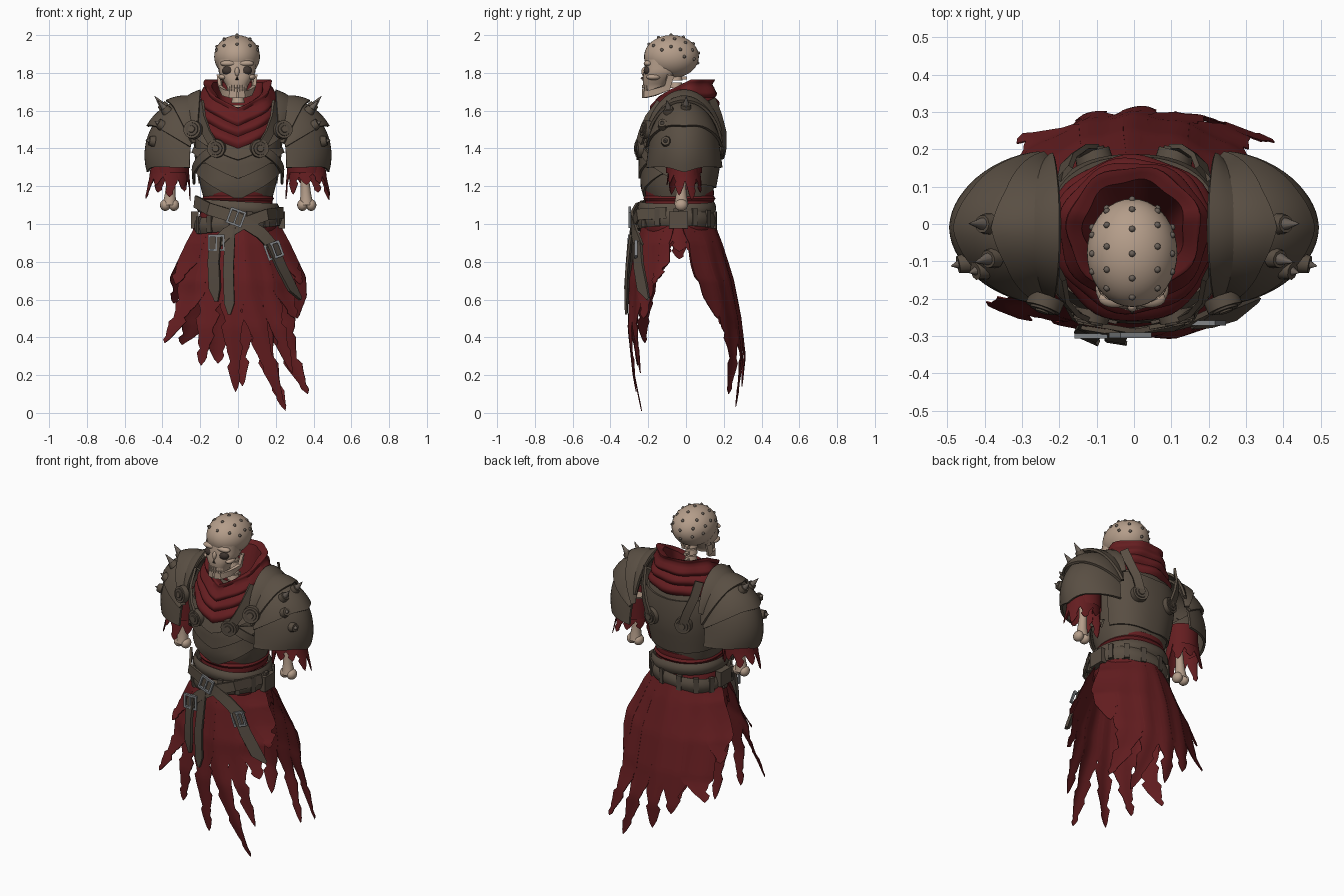
import bpy, bmesh, math, random
from mathutils import Vector, Matrix, Euler

if "Cube" in bpy.data.objects:
    bpy.data.objects.remove(bpy.data.objects["Cube"])
random.seed(4)
sin, cos, pi, rad = math.sin, math.cos, math.pi, math.radians


def mat(name, c):
    m = bpy.data.materials.new(name)
    m.diffuse_color = (*c, 1)
    m.use_nodes = True
    m.node_tree.nodes["Principled BSDF"].inputs["Base Color"].default_value = m.diffuse_color
    return m


BONE = mat("bone", (0.46, 0.34, 0.255))
ARMOR = mat("dull_armor", (0.1, 0.077, 0.056))
LEATHER = mat("dark_leather", (0.085, 0.066, 0.05))
RED = mat("red_cloth", (0.128, 0.0125, 0.0145))
METAL = mat("grey_metal", (0.22, 0.23, 0.24))
DARK = mat("socket_dark", (0.05, 0.036, 0.029))
RIVET = mat("rivet_metal", (0.14, 0.115, 0.095))


def finish(name, bm, m, ang=40):
    bmesh.ops.recalc_face_normals(bm, faces=bm.faces[:])
    me = bpy.data.meshes.new(name)
    bm.to_mesh(me)
    bm.free()
    me.materials.append(m)
    for p in me.polygons:
        p.use_smooth = True
    me.set_sharp_from_angle(angle=rad(ang))
    ob = bpy.data.objects.new(name, me)
    bpy.context.collection.objects.link(ob)
    return ob


def grid(name, f, nu, nv, m, closed=False, thick=0.0, ang=40):
    """Surface f(u, v), optionally closed in u and thickened."""
    bm = bmesh.new()
    n = nu if closed else nu + 1
    vs = [[bm.verts.new(f(i / nu, j / nv)) for i in range(n)] for j in range(nv + 1)]
    for j in range(nv):
        for i in range(nu):
            k = (i + 1) % n
            bm.faces.new((vs[j][i], vs[j][k], vs[j + 1][k], vs[j + 1][i]))
    if thick:
        bmesh.ops.recalc_face_normals(bm, faces=bm.faces[:])
        bmesh.ops.solidify(bm, geom=bm.faces[:], thickness=thick)
    return finish(name, bm, m, ang)


def ball(name, c, r, m, seg=20):
    bm = bmesh.new()
    bmesh.ops.create_uvsphere(bm, u_segments=seg, v_segments=max(6, seg * 2 // 3), radius=1,
                              matrix=Matrix.Translation(c) @ Matrix.Diagonal((*r, 1)))
    return finish(name, bm, m, 60)


def rod(name, p, q, r1, r2, m, seg=16, ang=40):
    p, q = Vector(p), Vector(q)
    bm = bmesh.new()
    M = Matrix.Translation((p + q) / 2) @ (q - p).to_track_quat('Z', 'Y').to_matrix().to_4x4()
    bmesh.ops.create_cone(bm, cap_ends=True, segments=seg, radius1=r1, radius2=r2, depth=(q - p).length, matrix=M)
    return finish(name, bm, m, ang)


def box(name, c, size, m, rot=(0, 0, 0)):
    bm = bmesh.new()
    bmesh.ops.create_cube(bm, size=1, matrix=Matrix.Translation(c) @ Euler(rot).to_matrix().to_4x4()
                          @ Matrix.Diagonal((*size, 1)))
    return finish(name, bm, m)


def table(rows, z):
    """Linear interpolation in rows of (z, values...), z rising."""
    if z <= rows[0][0]:
        return rows[0][1:]
    for a, b in zip(rows, rows[1:]):
        if z <= b[0]:
            t = (z - a[0]) / (b[0] - a[0])
            return [p + (q - p) * t for p, q in zip(a[1:], b[1:])]
    return rows[-1][1:]


def spow(v, e):
    return math.copysign(abs(v) ** e, v)


def ribbon(name, pts, w, th, m, centre=(0, -0.03), taper=False):
    """Flat strap along points, its face turned away from the body axis."""
    P = [Vector(p) for p in pts]
    n = len(P) - 1
    def f(u, v):
        j = round(v * n)
        t = (P[min(j + 1, n)] - P[max(j - 1, 0)]).normalized()
        o = Vector((P[j].x - centre[0], P[j].y - centre[1], 0.0))
        side = t.cross(o).normalized()
        o = side.cross(t).normalized()
        k = round(u * 4) % 4
        ww = w * (0.25 if taper and j == n else 1) / 2
        return P[j] + side * ww * (1, 1, -1, -1)[k] + o * th * (0, 1, 1, 0)[k]
    return grid(name, f, 4, n, m, closed=True, ang=30)


# --- torso and layered breastplate
TORSO = [(1.08, .165, -.18, .12), (1.2, .2, -.225, .15), (1.35, .225, -.235, .175),
         (1.5, .235, -.205, .175), (1.6, .19, -.14, .145), (1.7, .11, -.08, .09)]


def body(a, z, off=0.0):
    rx, yf, yb = table(TORSO, z)
    cy, ry = (yf + yb) / 2, (yb - yf) / 2
    return Vector(((rx + off) * spow(sin(a), .85), cy - (ry + off) * spow(cos(a), .85), z))


grid("cuirass", lambda u, v: body(u * 2 * pi, 1.1 + .52 * v), 40, 14, ARMOR, closed=True)
for k, (top, tip) in enumerate(((1.32, 1.13), (1.4, 1.24), (1.48, 1.34))):
    def plate(u, v, top=top, tip=tip, k=k):
        a = (u - .5) * 2.7
        low = tip + .115 * min(abs(a), 1.2)
        return body(a, low + (max(top, low + .03) - low) * v, .022 - .014 * v + .003 * k)
    grid("breast_lame", plate, 28, 5, ARMOR, thick=.012)
grid("back_plate", lambda u, v: body(pi + (u - .5) * 2.6, 1.19 + .33 * v + .05 * abs(u - .5), .012), 24, 6, ARMOR, thick=.012)


def disc(c, n, r=.05):
    c, n = Vector(c), Vector(n).normalized()
    rod("strap_disc", c - n * .02, c + n * .012, r, r * .95, ARMOR, 24)
    rod("strap_disc_ring", c, c + n * .018, r * .75, r * .68, LEATHER, 24)
    rod("strap_disc_boss", c, c + n * .023, r * .5, r * .35, ARMOR, 16)


# --- belts and waist sash
def band(name, z, h, rx, yf, yb, m, tilt=0.0, wave=0.0):
    cy, ry = (yf + yb) / 2, (yb - yf) / 2
    def f(u, v):
        a = u * 2 * pi
        bulge = .012 * sin(pi * v) + wave * abs(sin(v * pi * 3))
        x = (rx + bulge) * spow(sin(a), .9)
        return (x, cy - (ry + bulge) * spow(cos(a), .9), z + h * (v - .5) + tilt * x)
    return grid(name, f, 36, 8, m, closed=True, thick=.01)


band("waist_sash", 1.135, .11, .165, -.2, .13, RED, wave=.014)
band("hip_wrap", 1.0, .12, .2, -.22, .135, RED)
band("upper_belt", 1.085, .07, .21, -.245, .148, ARMOR, -.06)
band("lower_belt", 1.01, .085, .222, -.255, .152, ARMOR, .1)
for k in range(14):
    a = (k + .5) * 2 * pi / 14
    x, y = .228 * spow(sin(a), .9), -.052 - .208 * spow(cos(a), .9)
    box("belt_keeper", (x, y, 1.015 + .1 * x), (.03, .02, .09), LEATHER, (0, 0, a))
for s in (-1, 1):
    box("hip_pouch", (s * .228, -.04, 1.02), (.04, .1, .09), ARMOR)


def buckle(c, turn):
    bm = bmesh.new()
    M = Matrix.Translation(c) @ Matrix.Rotation(turn, 4, 'Y')
    for dx, dz, sx, sz in ((-.038, 0, .012, .088), (.038, 0, .012, .088), (0, -.038, .088, .012), (0, .038, .088, .012), (0, 0, .01, .08)):
        bmesh.ops.create_cube(bm, size=1, matrix=M @ Matrix.Translation((dx, 0, dz)) @ Matrix.Diagonal((sx, .014, sz, 1)))
    finish("buckle", bm, METAL)


ribbon("cross_belt", [(-.22, -.13, 1.12), (-.15, -.25, 1.08), (-.01, -.28, 1.035), (.12, -.265, .95), (.19, -.24, .87)], .065, .014, ARMOR)
ribbon("drop_belt", [(.23, -.1, 1.06), (.15, -.25, 1.05), (.02, -.275, 1.0), (-.06, -.285, .95), (-.12, -.28, .89)], .06, .012, ARMOR)
ribbon("hanging_strap", [(-.115, -.28, .93), (-.125, -.29, .8), (-.12, -.3, .66), (-.11, -.3, .59)], .065, .016, LEATHER, taper=True)
ribbon("hanging_strap", [(-.04, -.28, .98), (-.05, -.305, .75), (-.045, -.31, .58), (-.045, -.31, .52)], .055, .012, LEATHER, taper=True)
ribbon("hanging_strap", [(.17, -.25, .9), (.22, -.245, .78), (.28, -.225, .66), (.325, -.195, .6)], .065, .016, LEATHER, taper=True)
buckle((-.01, -.298, 1.035), rad(20))
buckle((-.115, -.3, .9), 0)
buckle((.19, -.265, .86), rad(-20))


# --- tattered cloth: tapering strips with saw edges laid on a surface f(u, z)
def tatter(name, f, strips, ztop, split, span=.12, rows=34, power=.5):
    for ua, ub, tip, drift in strips:
        zs = max(split, tip + span)
        ins = []
        for side in (0, 1):
            ph, per = random.random(), random.choice((5, 6, 8))
            ins.append([.55 * ((j / per + ph) % 1) * random.uniform(.6, 1) for j in range(rows + 1)])
        def g(u, v, ua=ua, ub=ub, tip=tip, drift=drift, zs=zs, ins=ins):
            j = round(v * rows)
            z = ztop + (tip - ztop) * v
            t = max(0, (zs - z) / (zs - tip))
            w = max(0, 1 - t) ** power
            half, mid = (ub - ua) / 2, (ua + ub) / 2
            bite = min(1, t * 4)
            lo = -half * w * (1 - bite * ins[0][j])
            hi = half * w * (1 - bite * ins[1][j])
            p = Vector(f(mid + lo + (hi - lo) * u, z))
            p.x += drift * t ** 1.3
            return p
        grid(name, g, 5, rows, RED, thick=.004, ang=50)


WIDTH = [(0, .36), (.5, .37), (.72, .36), (.9, .275), (1.02, .21)]
FRONT = [(0, -.24, 1.1), (.2, -.28, 1.2), (.45, -.308, 1.2), (.7, -.3, 1.4), (.9, -.265, 2.3), (1.02, -.225, 3.6)]
BACK = [(0, .28, -1.2), (.3, .312, -1.2), (.5, .29, -1.2), (.7, .25, -1.4), (.9, .19, -2.3), (1.02, .145, -3.8)]


def sheet(tab):
    def f(u, z):
        x = u * table(WIDTH, z)[0]
        y, k = table(tab, z)
        return (x, y + k * x * x + .005 * sin(u * 17 + z * 3) * min(1, (1.02 - z) * 4), z)
    return f


def hips(u, z):
    a, r = u * 2 * pi, 1 + (1.02 - z) * 1.0
    return (.205 * r * sin(a), -.035 - .155 * r * cos(a), z)


tatter("front_skirt", sheet(FRONT), [(-1, -.66, .68, -.03), (-.88, -.48, .37, -.14), (-.62, -.18, .25, -.05), (-.3, .12, .11, .02),
       (-.04, .38, .01, .19), (.28, .64, .21, .12), (.52, .85, .5, .05), (.72, 1, .68, .02)], 1.02, .64)
tatter("back_skirt", sheet(BACK), [(-1, -.7, .58, -.03), (-.84, -.4, .36, -.07), (-.5, -.08, .26, 0), (-.2, .22, .14, .02),
       (.1, .5, .03, .14), (.4, .82, .1, .15), (.7, 1, .5, 0)], 1.02, .46)
tatter("hip_rags", hips, [(k / 12, (k + 1.4) / 12, random.uniform(.79, .88), 0) for k in (1.5, 2.3, 3.1, 7.5, 8.3, 9.1)], 1.02, .93, .07, 14)


# --- layered scarf round the neck, sagging to a V in front
def scarf(u, v):
    a = (u - .5) * 2 * pi
    vee = max(0, 1 - abs(a) / 1.8)
    fold = .018 * abs(sin(v * pi * 4)) + .005 * sin(a * 7 + v * 5)
    rx, ry = .135 + .085 * v ** .6 + fold, .13 + .065 * v ** .6 + fold
    z = 1.75 + .03 * sin(min(1, v * 3) * pi) - .2 * v ** 1.3 - .15 * vee
    return (rx * sin(a), -.012 - .015 * v - ry * cos(a) - .035 * vee * v, z)


grid("scarf", scarf, 56, 24, RED, closed=True, ang=60)
grid("scarf_lining", lambda u, v: (Vector(scarf(u, 0)) * (1 - v) + Vector((.1 * sin((u - .5) * 2 * pi), -.03 - .08 * cos(u * 2 * pi - pi), 1.5)) * v),
     56, 4, RED, closed=True)

# --- both sides: pauldrons, sleeves, arm bones, harness
for s in (-1, 1):
    def dome(a, p, R=1.0, s=s):
        r = spow(max(cos(p), 0), 1.02) * R
        drop = .1 * max(0, 1 - r) * min(1, max(0, (rad(30) - a) / rad(45)))
        return Vector((s * (.225 + .265 * r * cos(a)), -.01 + .2 * sin(p) * min(R, 1.06), 1.4 + .29 * r * sin(a) - drop))
    # overlapping lames, flared and pointed at the lower edge
    for a0, a1 in ((94, 60), (66, 27), (33, -20)):
        def lame(u, v, a0=a0, a1=a1):
            p = (u - .5) * 2.9
            ridge = max(0, 1 - abs(p) / .5)
            return dome(rad(a0 + (a1 - a0) * v - 4 * ridge * v), p, .94 + .09 * v + .035 * ridge * v)
        grid("pauldron_lame", lame, 28, 8, ARMOR, thick=.014)
    # raised rim beside the neck
    grid("neck_guard", lambda u, v: dome(rad(95 - 16 * v), (u - .5) * 2.5, 1.08 - .11 * v), 22, 3, ARMOR, thick=.014)
    for a, p in ((50, -.42), (50, .05), (32, -.6), (10, -.5)):
        base = dome(rad(a), p, .99)
        n = Vector((s * cos(rad(a)), .4 * sin(p), sin(rad(a)))).normalized()
        L = .075 if a > 40 else .04
        rod("spike_collar", base - n * .01, base + n * .02, .03, .024, ARMOR, 10)
        rod("spike", base, base + n * L, .022, .001, RIVET, 10)
    disc((s * .24, -.215, 1.5), (s * .35, -1, .15))
    disc((s * .115, -.25, 1.4), (s * .2, -1, 0))
    disc((s * .11, .185, 1.39), (s * .25, 1, 0))
    # harness straps over the shoulder, front and back
    ribbon("front_strap", [(s * .19, -.13, 1.64), (s * .185, -.19, 1.56), (s * .16, -.225, 1.48), (s * .115, -.25, 1.4)], .05, .014, ARMOR)
    ribbon("back_strap", [(s * .18, .13, 1.66), (s * .17, .165, 1.57), (s * .14, .19, 1.48), (s * .11, .19, 1.39)], .05, .014, ARMOR)
    ribbon("side_strap", [body(s * (.5 + .15 * k), 1.39 - .02 * k, .022) for k in range(9)], .045, .012, ARMOR)
    # sleeve
    grid("upper_sleeve", lambda u, v: (s * (.355 + .095 * cos(u * 2 * pi)), -.01 + .095 * sin(u * 2 * pi), 1.4 - .13 * v), 20, 4, RED, closed=True)
    def cuff(u, z):
        a, r = u * 2 * pi, .09 + (1.36 - z) * .13
        return (s * (.365 + r * cos(a)), -.01 + r * .85 * sin(a), z)
    tatter("torn_sleeve", cuff, [(k / 9, (k + 1.2) / 9, random.uniform(1.12, 1.22), s * .01) for k in range(9)], 1.36, 1.25, .06, 14)
    # arm bone
    BONE_R = [(0, .036), (.15, .025), (.5, .022), (.8, .028), (1, .038)]
    grid("arm_bone", lambda u, v: (s * (.345 + .018 * v) + table(BONE_R, v)[0] * cos(u * 2 * pi),
         -.025 + table(BONE_R, v)[0] * sin(u * 2 * pi), 1.38 - .28 * v), 16, 12, BONE, closed=True)
    for dx in (-.022, .024):
        ball("arm_bone_knuckle", (s * .363 + dx, -.025, 1.1), (.028, .034, .031), BONE, 16)

# --- neck bones
for k in range(8):
    c = Vector((0, -.04 - .002 * k, 1.48 + .04 * k))
    rod("neck_vertebra", c, c + Vector((0, 0, .03)), .036, .03, BONE, 12)
    box("neck_process", c + Vector((0, .035, .012)), (.02, .05, .016), BONE)

# --- skull
C, R = Vector((-.005, -.077, 1.886)), (.121, .145, .114)
ball("cranium", C, R, BONE, 36)
FACE = [(1.695, .05, .05, -.168), (1.73, .056, .058, -.168), (1.765, .078, .078, -.152), (1.8, .097, .092, -.133), (1.87, .1, .09, -.125)]


def face(u, v):
    z = 1.71 + .16 * v
    rx, ry, cy = table(FACE, z)
    a = u * 2 * pi
    return (-.005 + rx * spow(sin(a), .8), cy - ry * spow(cos(a), .8), z)


grid("face_bone", face, 28, 10, BONE, closed=True)
for s in (-1, 1):
    x = -.005
    ball("eye_socket", (x + s * .046, -.2, 1.812), (.034, .024, .026), DARK, 18)
    ball("brow_ridge", (x + s * .046, -.2, 1.85), (.044, .024, .017), BONE, 16)
    ball("cheek_bone", (x + s * .074, -.172, 1.778), (.024, .038, .016), BONE, 16)
    ribbon("jaw", [(x + s * .085, -.085, 1.79), (x + s * .08, -.1, 1.725), (x + s * .06, -.165, 1.695), (x + s * .03, -.208, 1.685), (x, -.215, 1.685)],
           .035, .018, BONE, centre=(x, -.12))
rod("nose_hollow", (-.005, -.205, 1.79), (-.005, -.226, 1.76), .008, .02, DARK, 3)
ball("nose_bridge", (-.005, -.222, 1.806), (.013, .014, .025), BONE, 12)
for row, z in enumerate((1.728, 1.708)):
    for k in range(8):
        a = (k - 3.5) * .24
        box("tooth", (-.005 + .054 * sin(a), -.172 - .055 * cos(a), z), (.011, .01, .017), BONE, (0, 0, a))
# rivets in arcs over the crown, fewer on the sides
for lat, step, t0 in ((-62, 46, 42), (-34, 30, 38), (0, 27, 35), (34, 30, 38), (62, 46, 42)):
    for t in range(t0, 200, step):
        d = Vector((sin(rad(lat)), -cos(rad(lat)) * cos(rad(t)), cos(rad(lat)) * sin(rad(t))))
        ball("skull_rivet", C + Vector((d.x * R[0], d.y * R[1], d.z * R[2])), (.009, .009, .009), RIVET, 8)
